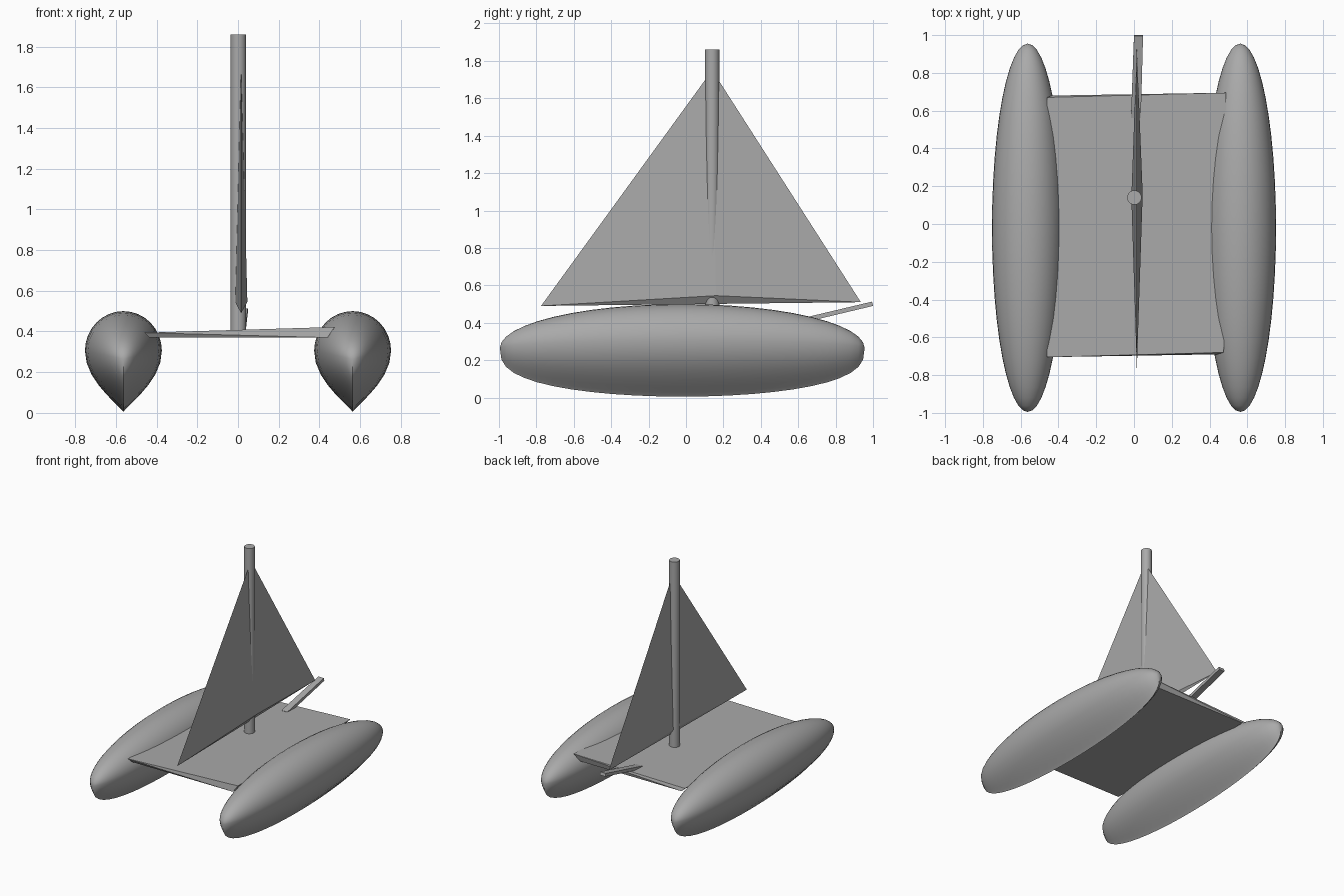
import bpy, bmesh, math

default = bpy.data.objects.get("Cube")
if default:
    bpy.data.objects.remove(default, do_unlink=True)

# One plain grey for the whole boat
grey = bpy.data.materials.new("plain_grey")
grey.use_nodes = True
GREY = (0.4, 0.4, 0.4, 1)
grey.diffuse_color = GREY
grey.node_tree.nodes["Principled BSDF"].inputs["Base Color"].default_value = GREY


def finish(name, bm, smooth_angle=None):
    """Turn a bmesh into a named object, smooth up to the given angle."""
    bmesh.ops.recalc_face_normals(bm, faces=bm.faces[:])
    mesh = bpy.data.meshes.new(name)
    bm.to_mesh(mesh)
    bm.free()
    mesh.materials.append(grey)
    if smooth_angle:
        for face in mesh.polygons:
            face.use_smooth = True
        mesh.set_sharp_from_angle(angle=math.radians(smooth_angle))
    obj = bpy.data.objects.new(name, mesh)
    bpy.context.collection.objects.link(obj)
    return obj


def prism(name, bottom, top):
    """Flat-faced solid joining two outlines; a one-point top gives a pyramid."""
    bm = bmesh.new()
    for point in bottom + top:
        bm.verts.new(point)
    bmesh.ops.convex_hull(bm, input=bm.verts[:])
    bmesh.ops.dissolve_limit(bm, angle_limit=0.01, verts=bm.verts[:], edges=bm.edges[:])
    return finish(name, bm)


def hull(name, x, stations=24, sides=32):
    """Long float: round above, drawn down to a sharp keel below."""
    bm = bmesh.new()
    middle, half_length, tip_z = -0.02, 0.975, 0.265
    rings = []
    for i in range(1, stations):
        angle = math.pi * i / stations
        r = math.sin(angle)
        y = middle - half_length * math.cos(angle)
        waist = tip_z + 0.04 * r
        top = tip_z + 0.235 * r
        keel = tip_z - 0.26 * r ** 0.7
        ring = []
        for j in range(sides):
            c = math.cos(2 * math.pi * j / sides)
            s = math.sin(2 * math.pi * j / sides)
            if s >= 0:
                dx, z = c, waist + (top - waist) * s
            else:
                dx, z = math.copysign(abs(c) ** 2.3, c), waist + (waist - keel) * s
            ring.append(bm.verts.new((x + 0.189 * r * dx, y, z)))
        rings.append(ring)
    for a, b in zip(rings, rings[1:]):
        for j in range(sides):
            k = (j + 1) % sides
            bm.faces.new((a[j], a[k], b[k], b[j]))
    for ring, side in ((rings[0], -1), (rings[-1], 1)):
        tip = bm.verts.new((x, middle + side * half_length, tip_z))
        for j in range(sides):
            bm.faces.new((ring[j], ring[(j + 1) % sides], tip))
    return finish(name, bm, 50)


# Twin floats
for name, side in (("left_hull", 1), ("right_hull", -1)):
    hull(name, side * 0.563)

# Slightly skewed deck between the floats
prism("deck",
      [(-0.435, -0.69, 0.37), (0.44, -0.69, 0.37), (0.44, 0.68, 0.37), (-0.435, 0.68, 0.37)],
      [(-0.46, -0.705, 0.394), (0.475, -0.68, 0.422), (0.488, 0.695, 0.422), (-0.46, 0.67, 0.394)])

# Mast
bm = bmesh.new()
bmesh.ops.create_cone(bm, cap_ends=True, segments=32, radius1=0.038, radius2=0.038, depth=1.48)
bmesh.ops.translate(bm, verts=bm.verts[:], vec=(0.002, 0.14, 1.12))
finish("mast", bm, 40)

# Sail: thin diamond foot rising to a point inside the mast
prism("sail",
      [(0.015, -0.775, 0.49), (0.046, 0.16, 0.545), (0.015, 0.935, 0.51), (-0.014, 0.14, 0.545)],
      [(0.015, 0.14, 1.75)])

# Tiller bar sloping up towards the stern
prism("tiller",
      [(-0.014, 0.56, 0.385), (0.036, 0.56, 0.385), (0.048, 1.0, 0.49), (0.0, 1.0, 0.49)],
      [(-0.016, 0.56, 0.41), (0.036, 0.56, 0.41), (0.048, 0.995, 0.513), (0.0, 0.995, 0.513)])
